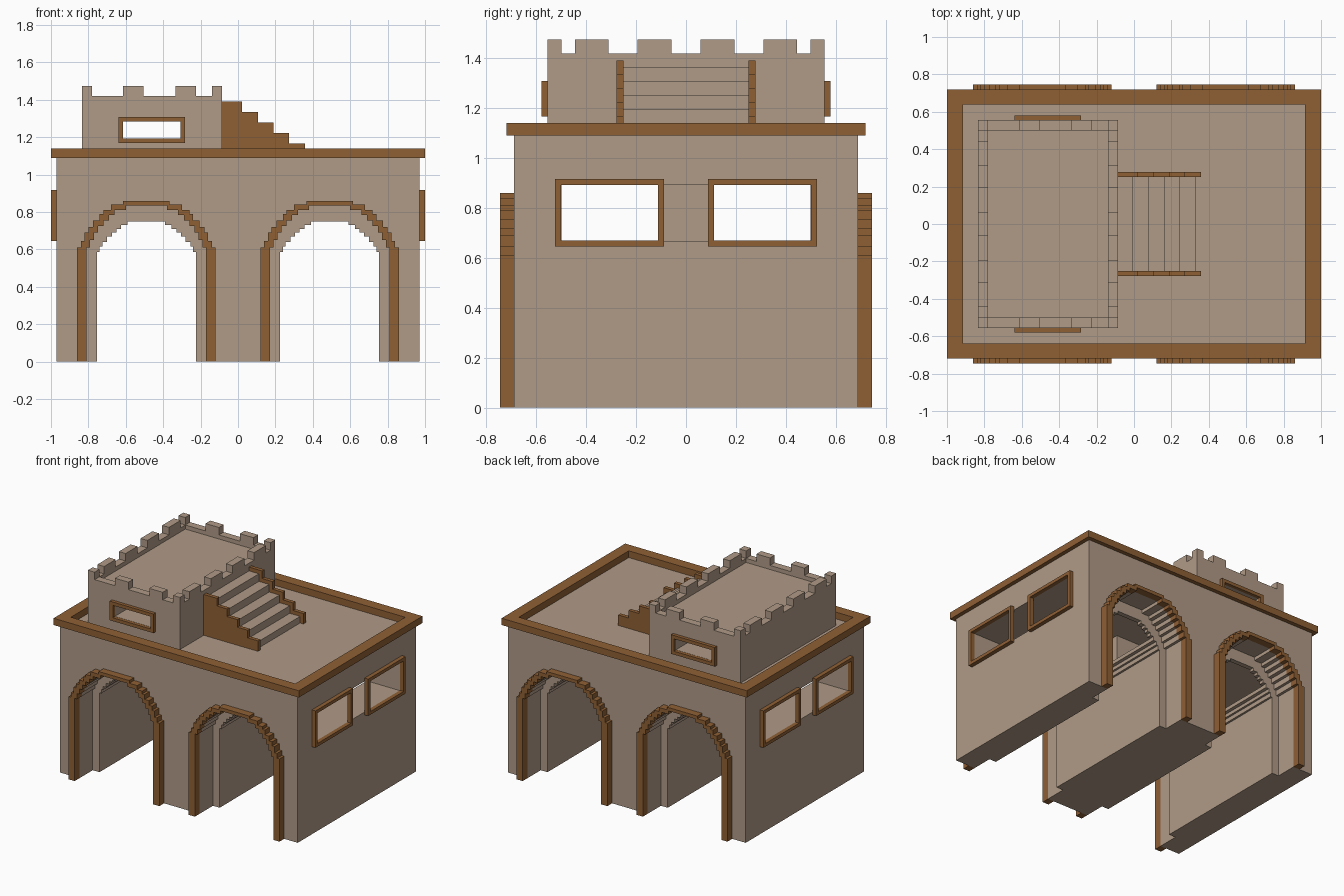
import bpy, bmesh

if "Cube" in bpy.data.objects:
    bpy.data.objects.remove(bpy.data.objects["Cube"])


def material(name, rgb):
    m = bpy.data.materials.new(name)
    m.diffuse_color = (*rgb, 1)
    m.use_nodes = True
    m.node_tree.nodes["Principled BSDF"].inputs["Base Color"].default_value = m.diffuse_color
    return m


STONE = material("tan stone", (0.434, 0.328, 0.243))
WOOD = material("brown wood", (0.275, 0.117, 0.036))


def add_prism(bm, pts, y0, y1):
    """Extrude an (x, z) outline from y0 to y1."""
    f = bm.faces.new([bm.verts.new((x, y0, z)) for x, z in pts])
    ext = bmesh.ops.extrude_face_region(bm, geom=[f])
    verts = [v for v in ext["geom"] if isinstance(v, bmesh.types.BMVert)]
    bmesh.ops.translate(bm, verts=verts, vec=(0, y1 - y0, 0))


def finish(name, bm, mat):
    bmesh.ops.recalc_face_normals(bm, faces=bm.faces)
    me = bpy.data.meshes.new(name)
    bm.to_mesh(me)
    bm.free()
    me.materials.append(mat)
    ob = bpy.data.objects.new(name, me)
    bpy.context.collection.objects.link(ob)
    return ob


def prism(name, pts, y0, y1, mat):
    bm = bmesh.new()
    add_prism(bm, pts, y0, y1)
    return finish(name, bm, mat)


def boxes(name, items, mat):
    """One object from boxes given as (x0, x1, y0, y1, z0, z1)."""
    bm = bmesh.new()
    for x0, x1, y0, y1, z0, z1 in items:
        add_prism(bm, [(x0, z0), (x1, z0), (x1, z1), (x0, z1)], y0, y1)
    return finish(name, bm, mat)


def cut(ob, cutter):
    mod = ob.modifiers.new("cut", "BOOLEAN")
    mod.operation = "DIFFERENCE"
    mod.solver = "EXACT"
    mod.object = cutter
    dg = bpy.context.evaluated_depsgraph_get()
    dg.update()
    me = bpy.data.meshes.new_from_object(ob.evaluated_get(dg))
    ob.modifiers.clear()
    ob.data = me
    bpy.data.objects.remove(cutter)


def arch(steps, cx, base):
    """Stepped arch outline, left foot to right foot."""
    right = [(steps[0][0], base)]
    for i, (h, z) in enumerate(steps):
        right.append((h, z))
        if i + 1 < len(steps):
            right.append((steps[i + 1][0], z))
    return [(cx - h, z) for h, z in right] + [(cx + h, z) for h, z in reversed(right)]


def frame(a0, a1, z0, z1, w):
    """Four bars of a rectangular frame as (a0, a1, z0, z1)."""
    return [(a0, a1, z0, z0 + w), (a0, a1, z1 - w, z1),
            (a0, a0 + w, z0 + w, z1 - w), (a1 - w, a1, z0 + w, z1 - w)]


# stepped arch half-widths and heights
OUTER = [(.37, .61), (.35, .645), (.33, .69), (.31, .72), (.285, .755),
         (.25, .79), (.23, .81), (.19, .84), (.125, .86)]
INNER = [(.32, .61), (.30, .65), (.28, .69), (.258, .725), (.23, .755),
         (.20, .785), (.17, .81), (.11, .835)]
TUNNEL = [(.265, .585), (.25, .615), (.235, .64), (.21, .669), (.185, .69),
          (.16, .71), (.135, .73), (.10, .75)]

# main hall with arched tunnels and window openings
hall = boxes("hall_walls", [(-.97, .97, -.69, .69, 0, 1.09)], STONE)
for cx in (-.49, .49):
    cut(hall, prism("cutter", arch(TUNNEL, cx, -.1), -.9, .9, STONE))
    for s in (-1, 1):
        cut(hall, prism("cutter", arch(INNER, cx, -.1), s * .535, s * .9, STONE))
for s in (-1, 1):
    x0, x1 = sorted((s * .225, s * 1.2))
    cut(hall, boxes("cutter", [(x0, x1, -.5, .5, .667, .893)], STONE))
for s in (-1, 1):
    y0, y1 = sorted((s * .09, s * .5))
    cut(hall, boxes("cutter", [(-.4, .4, y0, y1, .667, .893)], STONE))

# arch trims, front and back
for side, s in (("front", -1), ("back", 1)):
    for lr, cx in (("left", -.49), ("right", .49)):
        ring = arch(OUTER, cx, 0) + arch(INNER, cx, 0)[::-1]
        prism(f"{side}_{lr}_arch_trim", ring, s * .69, s * .745, WOOD)

# side window frames
for side, s in (("left", -1), ("right", 1)):
    x0, x1 = sorted((s * .97, s * 1.0))
    for n, a0, a1 in (("front", -.525, -.088), ("back", .088, .525)):
        boxes(f"{side}_{n}_window_frame",
              [(x0, x1, *b) for b in frame(a0, a1, .645, .917, .024)], WOOD)

# roof rim
boxes("roof_rim", [(-1, 1, -.72, -.64, 1.09, 1.14), (-1, 1, .64, .72, 1.09, 1.14),
                   (-1, -.915, -.64, .64, 1.09, 1.14),
                   (.915, 1, -.64, .64, 1.09, 1.14)], WOOD)

# rooftop tower with sunken floor and a window passage
tower = boxes("tower", [(-.835, -.085, -.555, .555, 1.09, 1.42)], STONE)
cut(tower, boxes("cutter", [(-.78, -.14, -.5, .5, 1.39, 1.6)], STONE))
cut(tower, boxes("cutter", [(-.615, -.307, -.9, .9, 1.194, 1.284)], STONE))

# battlements
merlons = []
for y0, y1 in ((-.555, -.5), (.5, .555)):
    for x0, x1 in ((-.835, -.78), (-.615, -.505), (-.335, -.225), (-.14, -.085)):
        merlons.append((x0, x1, y0, y1, 1.42, 1.475))
for x0, x1 in ((-.835, -.78), (-.14, -.085)):
    for y0, y1 in ((-.445, -.31), (-.195, -.058), (.058, .195), (.31, .445)):
        merlons.append((x0, x1, y0, y1, 1.42, 1.475))
boxes("battlements", merlons, STONE)

# tower window frames
for side, s in (("front", -1), ("back", 1)):
    y0, y1 = sorted((s * .555, s * .58))
    boxes(f"{side}_tower_window_frame",
          [(a, b, y0, y1, c, d) for a, b, c, d in frame(-.64, -.283, 1.168, 1.309, .025)],
          WOOD)


# stairs: stepped outline falling to the right
def stair(first_x, first_z):
    pts = [(-.085, 1.09), (-.085, first_z)]
    for i in range(5):
        x, z = first_x + i * .084, first_z - i * .056
        pts += [(x, z), (x, z - .056 if i < 4 else 1.09)]
    return pts


prism("stair_treads", stair(-.005, 1.363), -.25, .25, STONE)
for side, s in (("front", -1), ("back", 1)):
    prism(f"{side}_stair_rail", stair(.022, 1.391), s * .25, s * .278, WOOD)
